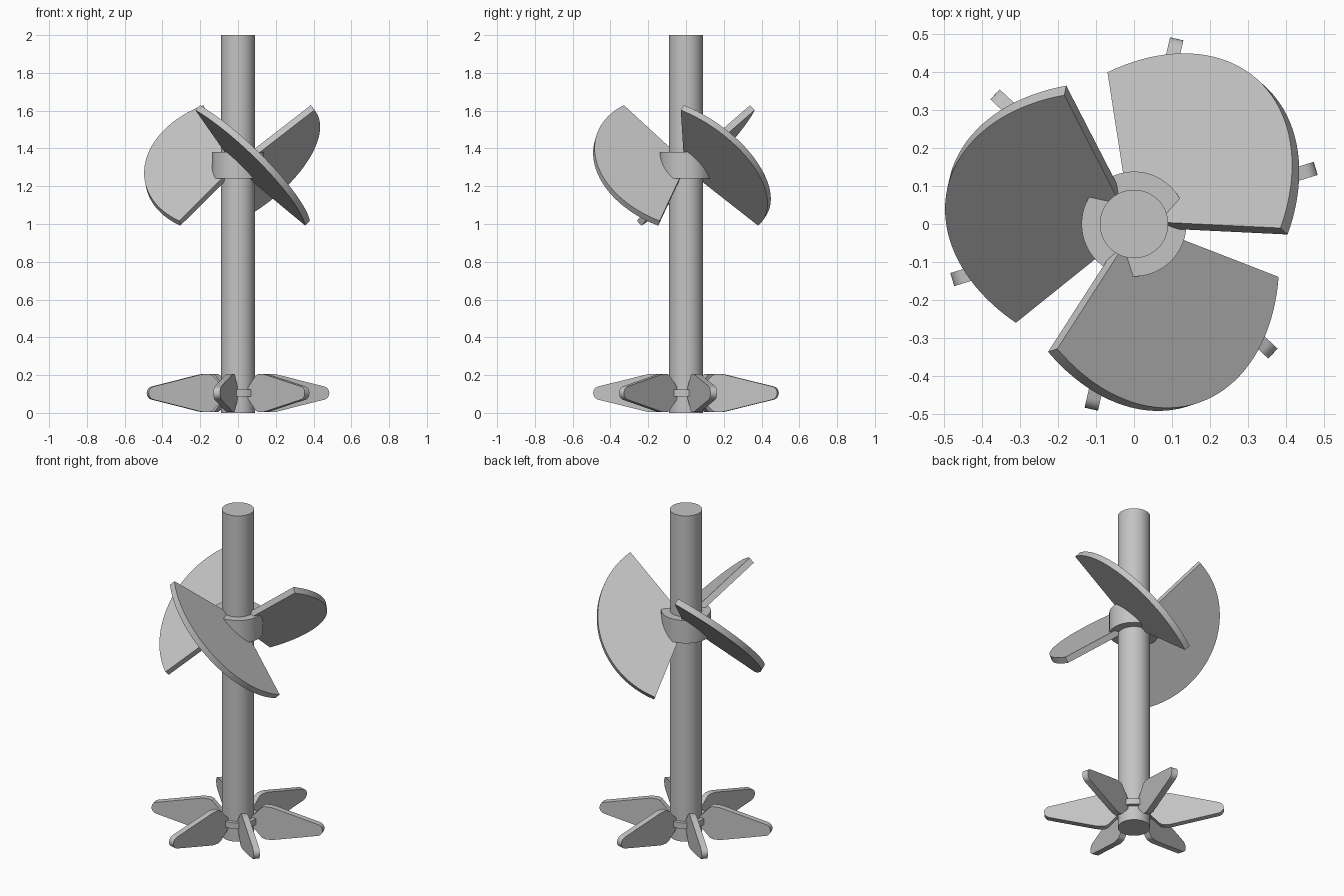
import bpy
import bmesh
from math import sin, cos, radians
from mathutils import Matrix, Vector

cube = bpy.data.objects.get("Cube")
if cube:
    bpy.data.objects.remove(cube, do_unlink=True)

steel = bpy.data.materials.new("plain grey metal")
steel.use_nodes = True
GREY = (0.55, 0.55, 0.55, 1)
steel.diffuse_color = GREY
steel.node_tree.nodes["Principled BSDF"].inputs["Base Color"].default_value = GREY

THICK = 0.036


def finish(obj):
    obj.data.materials.append(steel)
    bpy.ops.object.select_all(action='DESELECT')
    obj.select_set(True)
    bpy.context.view_layer.objects.active = obj
    bpy.ops.object.shade_smooth_by_angle(angle=radians(30))


def cylinder(name, radius, z0, z1):
    bpy.ops.mesh.primitive_cylinder_add(vertices=64, radius=radius, depth=z1 - z0,
                                        location=(0, 0, (z0 + z1) / 2))
    obj = bpy.context.object
    obj.name = name
    finish(obj)


def plate(name, outline, matrix):
    """Extrude a flat outline symmetrically about its plane, then place it."""
    bm = bmesh.new()
    face = bm.faces.new([bm.verts.new((x, y, -THICK / 2)) for x, y in outline])
    ext = bmesh.ops.extrude_face_region(bm, geom=[face])
    top = [v for v in ext["geom"] if isinstance(v, bmesh.types.BMVert)]
    bmesh.ops.translate(bm, verts=top, vec=Vector((0, 0, THICK)))
    bmesh.ops.recalc_face_normals(bm, faces=bm.faces)
    mesh = bpy.data.meshes.new(name)
    bm.to_mesh(mesh)
    bm.free()
    obj = bpy.data.objects.new(name, mesh)
    obj.matrix_world = matrix
    bpy.context.collection.objects.link(obj)
    finish(obj)


def arc(cx, radius, half_angle, steps):
    angles = [radians(half_angle * (2 * i / steps - 1)) for i in range(steps + 1)]
    return [(cx + radius * cos(a), radius * sin(a)) for a in angles]


# Shaft and its two collars
cylinder("shaft", 0.09, 0, 2)
cylinder("upper_collar", 0.138, 1.24, 1.38)
cylinder("lower_ring", 0.112, 0.088, 0.125)

# Upper propeller: three flat disc sectors pitched at 45 degrees
sector = [(0, 0)] + arc(0, 0.5, 60, 40)
for i in range(3):
    place = (Matrix.Translation((0, 0, 1.31))
             @ Matrix.Rotation(radians(48 + 120 * i), 4, 'Z')
             @ Matrix.Rotation(radians(-45), 4, 'X'))
    plate(f"propeller_blade_{i + 1}", sector, place)

# Lower impeller: six upright tapered paddles with round tips
lower_edge = [(0.06, -0.02), (0.09, -0.033), (0.145, -0.092), (0.16, -0.1),
              (0.198, -0.1), (0.215, -0.097)]
upper_edge = [(x, -y) for x, y in reversed(lower_edge)]
paddle = lower_edge + arc(0.464, 0.036, 76, 12) + upper_edge
for i in range(6):
    place = (Matrix.Translation((0, 0, 0.105))
             @ Matrix.Rotation(radians(17 + 60 * i), 4, 'Z')
             @ Matrix.Rotation(radians(90), 4, 'X'))
    plate(f"impeller_paddle_{i + 1}", paddle, place)
